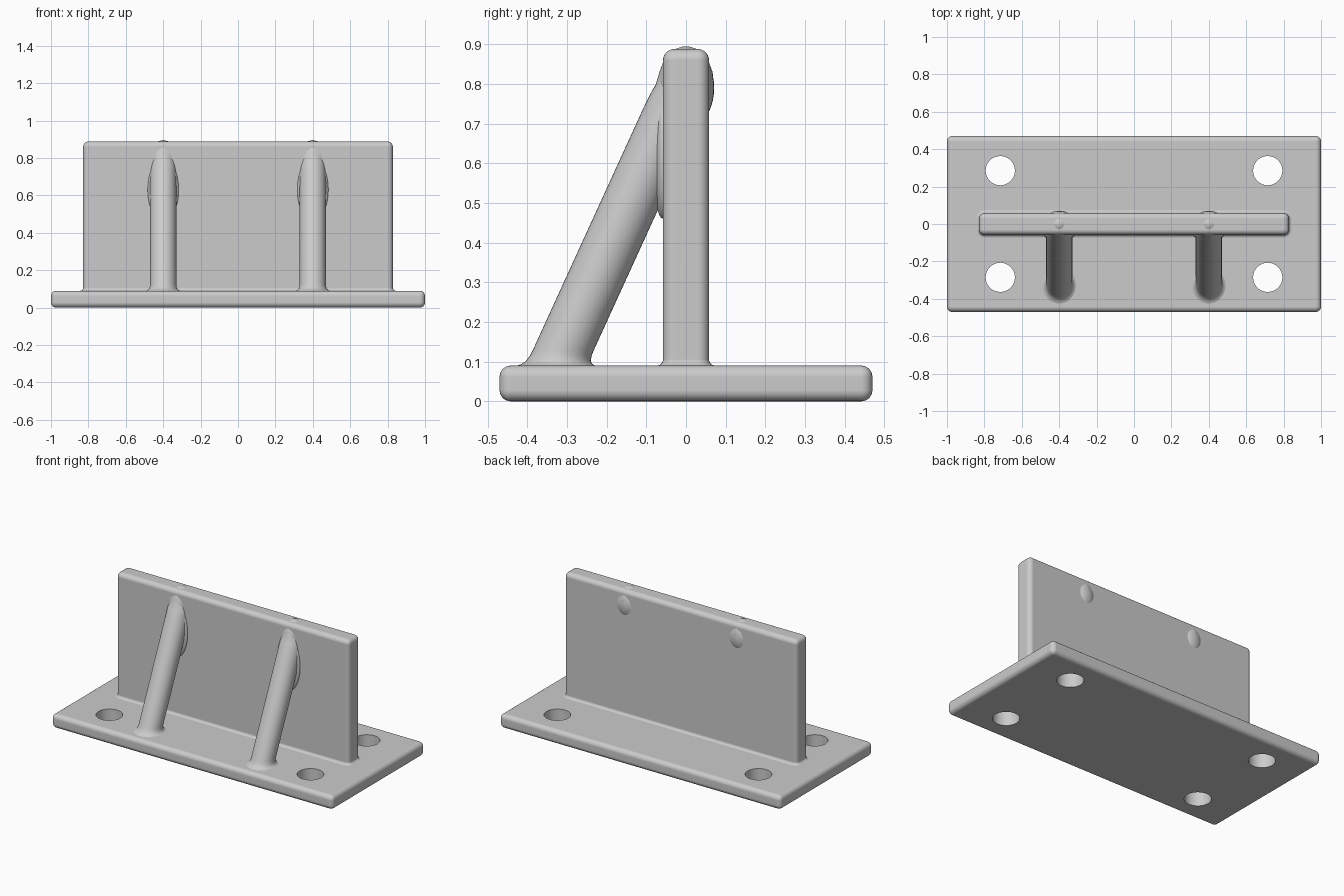
import bpy
import math

if "Cube" in bpy.data.objects:
    bpy.data.objects.remove(bpy.data.objects["Cube"], do_unlink=True)

GREY = (0.6, 0.6, 0.6, 1.0)
mat = bpy.data.materials.new("light grey")
mat.use_nodes = True
mat.diffuse_color = GREY
mat.node_tree.nodes["Principled BSDF"].inputs["Base Color"].default_value = GREY


def rounded_rect(hx, hy, radius, inset, z, n=6):
    """Ring of points around a rounded rectangle, shrunk by inset."""
    hx, hy, r = hx - inset, hy - inset, max(radius - inset, 0.003)
    pts = []
    for k, (sx, sy) in enumerate([(1, 1), (-1, 1), (-1, -1), (1, -1)]):
        for i in range(n + 1):
            a = math.pi / 2 * (k + i / n)
            pts.append((sx * (hx - r) + r * math.cos(a), sy * (hy - r) + r * math.sin(a), z))
    return pts


def ellipse(x, y, rx, ry, z, n=40):
    return [(x + rx * math.cos(2 * math.pi * i / n),
             y + ry * math.sin(2 * math.pi * i / n), z) for i in range(n)]


def loft(name, rings):
    """Closed skin through rings listed from bottom to top."""
    n = len(rings[0])
    faces = [list(range(n))[::-1], [(len(rings) - 1) * n + i for i in range(n)]]
    for k in range(len(rings) - 1):
        for i in range(n):
            j = (i + 1) % n
            faces.append([k * n + i, k * n + j, (k + 1) * n + j, (k + 1) * n + i])
    mesh = bpy.data.meshes.new(name)
    mesh.from_pydata([p for ring in rings for p in ring], [], faces)
    mesh.materials.append(mat)
    obj = bpy.data.objects.new(name, mesh)
    bpy.context.collection.objects.link(obj)
    return obj


def select(obj):
    bpy.ops.object.select_all(action='DESELECT')
    obj.select_set(True)
    bpy.context.view_layer.objects.active = obj


def smooth(obj):
    select(obj)
    bpy.ops.object.shade_smooth_by_angle(angle=math.radians(35))
    obj.modifiers.new("flat faces", 'WEIGHTED_NORMAL').keep_sharp = True


def quarter(radius, n=6):
    """(inset, rise) steps around a rounded edge, from side to cap."""
    return [(radius * (1 - math.cos(math.pi / 2 * i / n)),
             radius * math.sin(math.pi / 2 * i / n)) for i in range(n + 1)]


def ellipsoid(name, loc, size):
    bpy.ops.mesh.primitive_uv_sphere_add(segments=32, ring_count=20, radius=1, location=loc)
    obj = bpy.context.object
    obj.name = name
    obj.scale = size
    obj.data.materials.append(mat)
    smooth(obj)


# Base plate with rounded edges
TOP = 0.09
R = 0.028
edge = quarter(R)
rings = [rounded_rect(1.0, 0.47, R, i, R - h) for i, h in reversed(edge)]
rings += [rounded_rect(1.0, 0.47, R, i, TOP - R + h) for i, h in edge]
base = loft("base_plate", rings)

# Four bolt holes
for x in (-0.715, 0.715):
    for y in (-0.285, 0.285):
        bpy.ops.mesh.primitive_cylinder_add(vertices=48, radius=0.078, depth=0.4, location=(x, y, 0.05))
        cutter = bpy.context.object
        cutter.name = "hole_cutter"
        cutter.hide_render = True
        cutter.data.materials.append(mat)
        mod = base.modifiers.new("hole", 'BOOLEAN')
        mod.operation = 'DIFFERENCE'
        mod.solver = 'EXACT'
        mod.object = cutter
        select(base)
        bpy.ops.object.modifier_apply(modifier=mod.name)
        bpy.data.objects.remove(cutter, do_unlink=True)
smooth(base)

# Upright plate with a small fillet at its foot
FILLET = 0.016
rings = [rounded_rect(0.828, 0.058, R, 0, TOP - 0.02)]
rings[0] = rounded_rect(0.828 + FILLET, 0.058 + FILLET, R + FILLET, 0, TOP - 0.02)
for i, h in reversed(quarter(FILLET)):
    rings.append(rounded_rect(0.828, 0.058, R, -i, TOP + FILLET - h))
rings += [rounded_rect(0.828, 0.058, R, i, 0.888 - R + h) for i, h in edge]
smooth(loft("upright_plate", rings))


# Slanted round struts, flared at the foot and rounded off at the top
def axis_y(z):
    return min(-0.318 + 0.457 * (z - 0.11), 0.0)


STEPS = [(0.06, 1.28), (0.09, 1.28), (0.094, 1.16), (0.102, 1.06), (0.115, 1.01), (0.13, 1.0),
         (0.4, 1.0), (0.74, 1.0), (0.77, 0.99), (0.80, 0.95), (0.83, 0.87), (0.855, 0.75),
         (0.875, 0.57), (0.888, 0.36), (0.895, 0.08)]
for side, x in (("left", 0.4), ("right", -0.4)):
    smooth(loft(side + "_strut", [ellipse(x, axis_y(z), 0.07 * s, 0.077 * s, z) for z, s in STEPS]))
    # Blend where the strut meets the front of the upright
    ellipsoid(side + "_strut_joint", (x, -0.058, 0.63), (0.083, 0.028, 0.17))
    # Soft bulge on the back of the upright
    ellipsoid(side + "_back_bulge", (x, 0.0, 0.79), (0.085, 0.071, 0.104))
